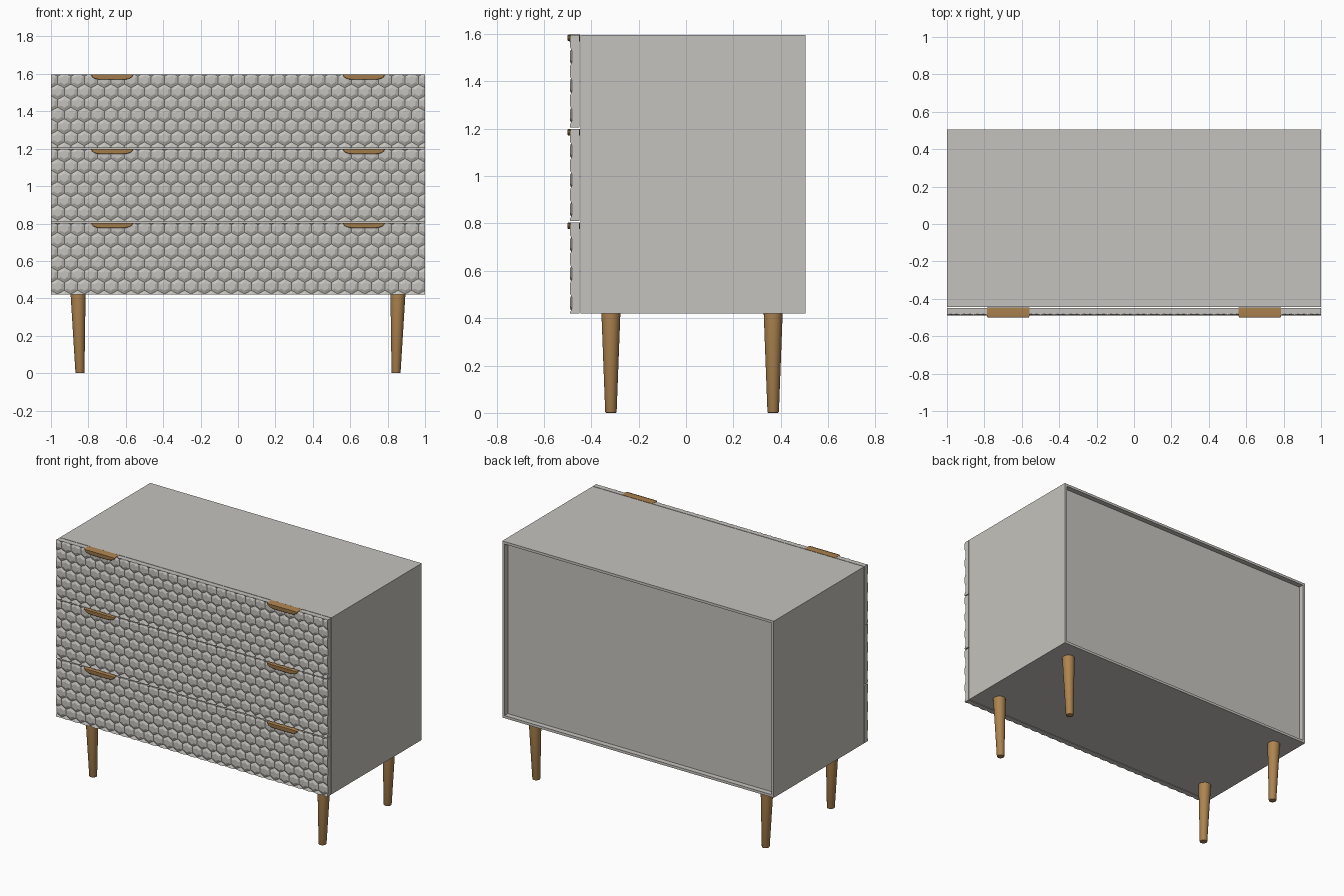
import bpy, bmesh, math
from mathutils import Vector, Matrix

cube = bpy.data.objects.get("Cube")
if cube:
    bpy.data.objects.remove(cube, do_unlink=True)


def material(name, color):
    m = bpy.data.materials.new(name)
    m.use_nodes = True
    m.diffuse_color = color
    bsdf = next(n for n in m.node_tree.nodes if n.type == 'BSDF_PRINCIPLED')
    bsdf.inputs["Base Color"].default_value = color
    return m


GREY = material("warm grey paint", (0.56, 0.545, 0.51, 1))
WOOD = material("oak wood", (0.42, 0.23, 0.08, 1))


def finish(bm, name, mat, smooth=False):
    bmesh.ops.recalc_face_normals(bm, faces=bm.faces[:])
    mesh = bpy.data.meshes.new(name)
    bm.to_mesh(mesh)
    bm.free()
    mesh.materials.append(mat)
    obj = bpy.data.objects.new(name, mesh)
    bpy.context.collection.objects.link(obj)
    if smooth:
        bpy.ops.object.select_all(action='DESELECT')
        obj.select_set(True)
        bpy.context.view_layer.objects.active = obj
        bpy.ops.object.shade_smooth_by_angle(angle=math.radians(35))
    return obj


# Carcass: a box whose back is inset and pushed inwards
BOTTOM, TOP = 0.42, 1.596
FRONT, BACK = -0.445, 0.505
bm = bmesh.new()
size = Matrix.Diagonal((2, BACK - FRONT, TOP - BOTTOM, 1))
place = Matrix.Translation((0, (FRONT + BACK) / 2, (TOP + BOTTOM) / 2))
bmesh.ops.create_cube(bm, size=1, matrix=place @ size)
back = max(bm.faces, key=lambda f: f.calc_center_median().y)
bmesh.ops.inset_individual(bm, faces=[back], thickness=0.024)
walls = bmesh.ops.extrude_discrete_faces(bm, faces=[back])
bmesh.ops.translate(bm, verts=walls["faces"][0].verts[:], vec=(0, -0.035, 0))
finish(bm, "cabinet_body", GREY)

# Drawer fronts: raised honeycomb tiles trimmed to a rectangle
WIDTH = 2 / 28
RADIUS = WIDTH / math.sqrt(3)
FACE_Y, RELIEF, DRAWER_BACK = -0.481, 0.008, -0.449


def hexagon(bm, x, z, radius, y):
    angles = [math.radians(30 + 60 * i) for i in range(6)]
    return [bm.verts.new((x + radius * math.cos(a), y, z + radius * math.sin(a)))
            for a in angles]


def drawer(name, low, high):
    bm = bmesh.new()
    for row in range(-1, 9):
        z = high - 0.03 - row * RADIUS * 1.5
        for col in range(-1, 30):
            x = -1 + (col + 0.5 * (row % 2)) * WIDTH
            rim = hexagon(bm, x, z, RADIUS, FACE_Y)
            crown = hexagon(bm, x, z, RADIUS * 0.55, FACE_Y - RELIEF)
            bm.faces.new(crown)
            for i in range(6):
                j = (i + 1) % 6
                bm.faces.new((rim[i], rim[j], crown[j], crown[i]))
    bmesh.ops.remove_doubles(bm, verts=bm.verts[:], dist=0.0005)
    for point, normal in (((1, 0, 0), (1, 0, 0)), ((-1, 0, 0), (-1, 0, 0)),
                          ((0, 0, high), (0, 0, 1)), ((0, 0, low), (0, 0, -1))):
        bmesh.ops.bisect_plane(bm, geom=bm.verts[:] + bm.edges[:] + bm.faces[:],
                               plane_co=point, plane_no=normal, clear_outer=True)
    # Side walls and back of the drawer front
    border = [e for e in bm.edges if e.is_boundary]
    new = bmesh.ops.extrude_edge_only(bm, edges=border)["geom"]
    for v in new:
        if isinstance(v, bmesh.types.BMVert):
            v.co.y = DRAWER_BACK
    bmesh.ops.holes_fill(bm, edges=[e for e in bm.edges if e.is_boundary], sides=0)
    finish(bm, name, GREY)


# Handles: shallow boat-shaped tabs set into the upper edge of each drawer
def handle(name, x, top):
    half, depth, steps = 0.113, 0.028, 6
    profile = [(half, 0), (half, -0.004)]
    for i in range(steps + 1):
        a = math.pi / 2 * i / steps
        profile.append((0.055 + 0.054 * math.cos(a), -0.006 - (depth - 0.006) * math.sin(a)))
    profile += [(-px, pz) for px, pz in reversed(profile)]
    bm = bmesh.new()
    face = bm.faces.new([bm.verts.new((x + px, -0.447, top + pz)) for px, pz in profile])
    ext = bmesh.ops.extrude_face_region(bm, geom=[face])["geom"]
    verts = [g for g in ext if isinstance(g, bmesh.types.BMVert)]
    bmesh.ops.translate(bm, verts=verts, vec=(0, -0.053, 0))
    rim = [e for e in bm.edges if all(v in verts for v in e.verts)]
    bmesh.ops.bevel(bm, geom=rim, offset=0.006, segments=3, affect='EDGES', profile=0.5)
    finish(bm, name, WOOD, smooth=True)


levels = {"lower": (0.42, 0.803), "middle": (0.811, 1.198), "upper": (1.204, 1.596)}
for level, (low, high) in levels.items():
    drawer(level + "_drawer", low, high)
    for side, sign in (("left", 1), ("right", -1)):
        handle(f"{level}_{side}_handle", 0.673 * sign, high + 0.001)


# Legs: round tapered posts leaning slightly inwards
def leg(name, sign, y):
    bm = bmesh.new()
    bmesh.ops.create_cone(bm, cap_ends=True, segments=24, radius1=0.024, radius2=0.04,
                          depth=BOTTOM, matrix=Matrix.Translation((0, 0, BOTTOM / 2)))
    foot = [e for e in bm.edges if all(v.co.z < 0.01 for v in e.verts)]
    bmesh.ops.bevel(bm, geom=foot, offset=0.004, segments=2, affect='EDGES', profile=0.5)
    for v in bm.verts:
        v.co += Vector((sign * (0.845 + 0.01 * v.co.z / BOTTOM), y, 0))
    finish(bm, name, WOOD, smooth=True)


for side, sign in (("left", 1), ("right", -1)):
    leg("front_" + side + "_leg", sign, -0.317)
    leg("back_" + side + "_leg", sign, 0.368)
